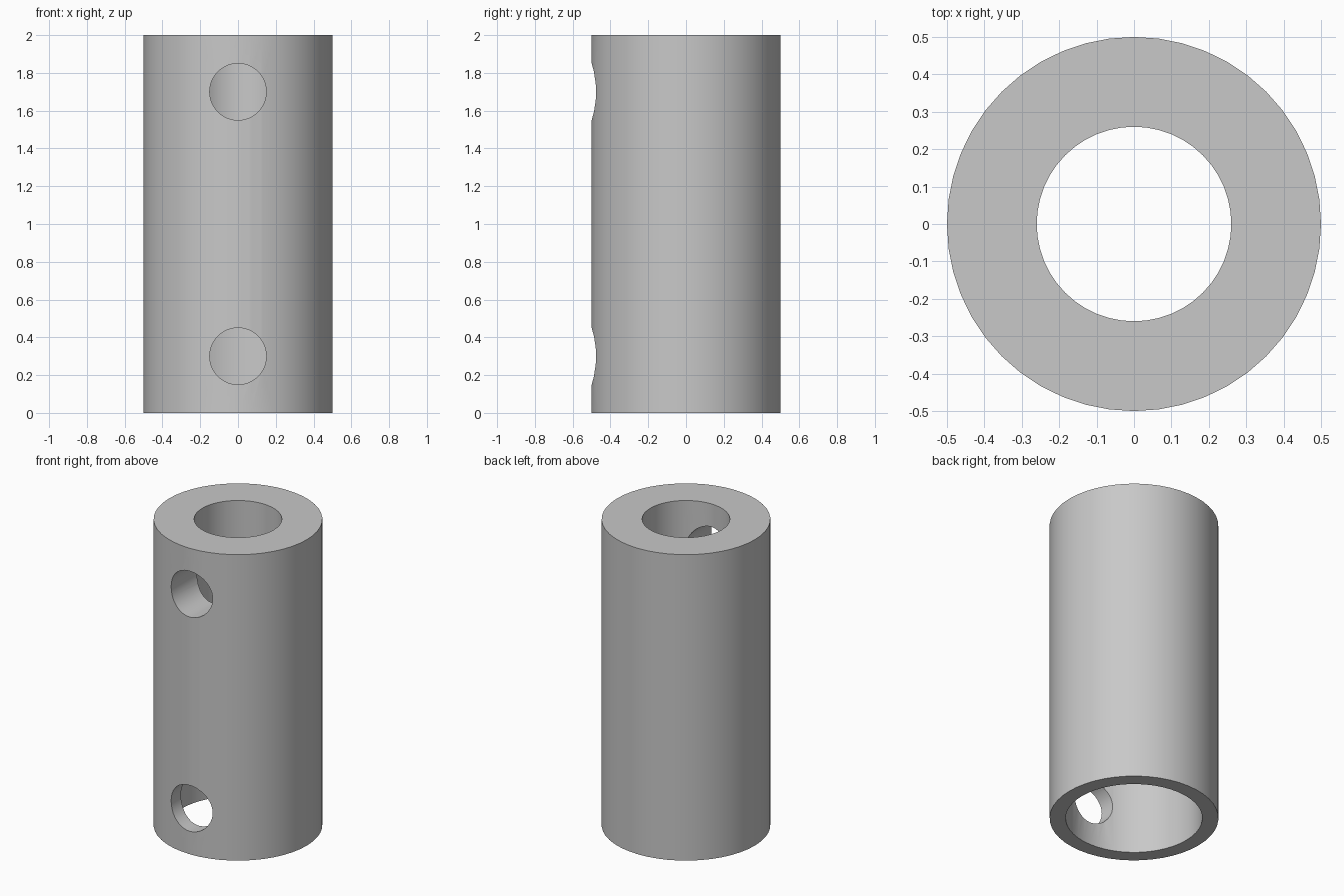
import bpy
import math

default = bpy.data.objects.get("Cube")
if default:
    bpy.data.objects.remove(default, do_unlink=True)

HEIGHT = 2.0
SEGMENTS = 48

metal = bpy.data.materials.new("light_grey_metal")
metal.use_nodes = True
colour = (0.58, 0.58, 0.58, 1)
metal.diffuse_color = colour
metal.node_tree.nodes["Principled BSDF"].inputs["Base Color"].default_value = colour


def cylinder(name, radius, depth, location, rotation=(0, 0, 0)):
    bpy.ops.mesh.primitive_cylinder_add(
        vertices=SEGMENTS, radius=radius, depth=depth,
        location=location, rotation=rotation)
    obj = bpy.context.object
    obj.name = name
    obj.data.materials.append(metal)
    return obj


def cut(target, cutter):
    mod = target.modifiers.new(cutter.name, 'BOOLEAN')
    mod.operation = 'DIFFERENCE'
    mod.solver = 'EXACT'
    mod.object = cutter
    bpy.context.view_layer.objects.active = target
    bpy.ops.object.modifier_apply(modifier=mod.name)
    bpy.data.objects.remove(cutter, do_unlink=True)


# Outer sleeve
sleeve = cylinder("coupling_sleeve", 0.5, HEIGHT, (0, 0, HEIGHT / 2))

# Stepped bore: narrow all the way through, wide in the lower half
cut(sleeve, cylinder("narrow_bore", 0.26, HEIGHT + 0.2, (0, 0, HEIGHT / 2)))
cut(sleeve, cylinder("wide_bore", 0.405, 1.1, (0, 0, 0.45)))

# Set-screw holes through the front wall only
for name, z in (("lower_screw_hole", 0.3), ("upper_screw_hole", 1.7)):
    cut(sleeve, cylinder(name, 0.15, 0.6, (0, -0.3, z), (math.pi / 2, 0, 0)))

# Smooth walls with crisp rims
bpy.ops.object.select_all(action='DESELECT')
sleeve.select_set(True)
bpy.context.view_layer.objects.active = sleeve
bpy.ops.object.shade_smooth_by_angle(angle=math.radians(30))
